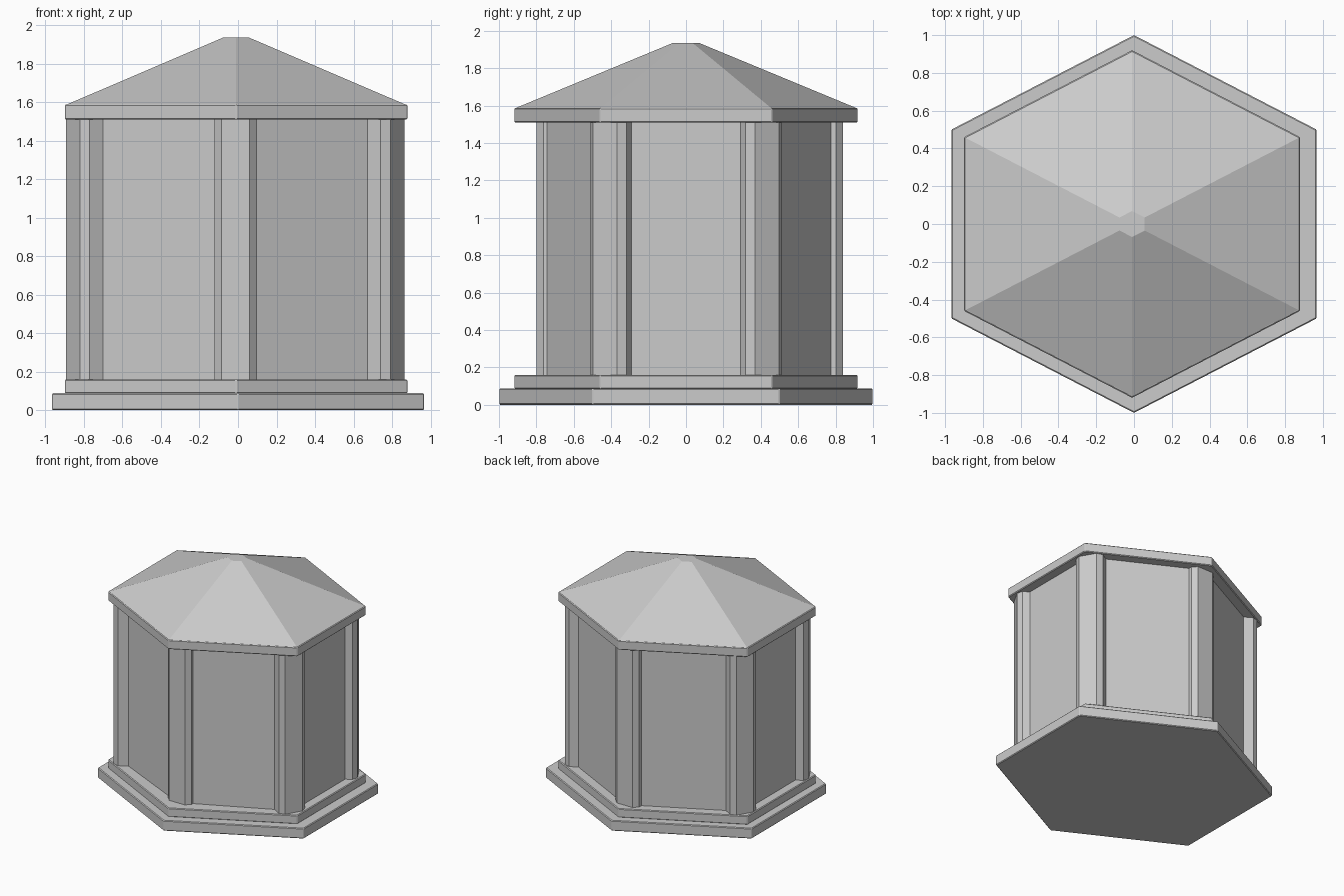
import bpy
from math import cos, sin, radians

if "Cube" in bpy.data.objects:
    bpy.data.objects.remove(bpy.data.objects["Cube"])

CX = -0.01       # body sits slightly left of the base centre
STRETCH = 0.967  # half width divided by half depth of the hexagon


def hexagon(r, cx=0.0, cy=0.0):
    """Counter-clockwise hexagon, a point towards front and back."""
    w = r * STRETCH
    return [(cx, cy - r), (cx + w, cy - r / 2), (cx + w, cy + r / 2),
            (cx, cy + r), (cx - w, cy + r / 2), (cx - w, cy - r / 2)]


def loft(name, rings, bevel=0.0):
    """Solid through a stack of (outline, z) rings."""
    n = len(rings[0][0])
    verts = [(x, y, z) for outline, z in rings for x, y in outline]
    faces = [tuple(reversed(range(n))), tuple(range(len(verts) - n, len(verts)))]
    for k in range(len(rings) - 1):
        for i in range(n):
            j = (i + 1) % n
            faces.append((k * n + i, k * n + j, (k + 1) * n + j, (k + 1) * n + i))
    mesh = bpy.data.meshes.new(name)
    mesh.from_pydata(verts, [], faces)
    obj = bpy.data.objects.new(name, mesh)
    bpy.context.collection.objects.link(obj)
    if bevel:
        mod = obj.modifiers.new("edge_bevel", 'BEVEL')
        mod.width = bevel
        mod.segments = 1
        mod.limit_method = 'ANGLE'
    return obj


# Stepped base
loft("lower_step", [(hexagon(1.0), 0.0), (hexagon(1.0), 0.088)], 0.006)
upper = hexagon(0.92, CX)
loft("upper_step", [(upper, 0.085), (upper, 0.16)], 0.006)

# Wall body
wx0, wx1 = -0.825, 0.802
wall = [(CX, -0.795), (wx1, -0.41), (wx1, 0.41),
        (CX, 0.83), (wx0, 0.41), (wx0, -0.41)]
loft("walls", [(wall, 0.15), (wall, 1.52)])

# Chamfered corner pillars: outer face centre and outward direction
corners = [("front", -0.0125, -0.80, -90), ("front_right", 0.8275, -0.433, -30),
           ("back_right", 0.8275, 0.433, 30), ("back", -0.0125, 0.84, 90),
           ("back_left", -0.8575, 0.433, 150), ("front_left", -0.8575, -0.433, 210)]
H, C, D = 0.11, 0.037, 0.18  # half width, chamfer, depth
profile = [(-D, -H), (-C, -H), (0, -H + C), (0, H - C), (-C, H), (-D, H)]
for label, px, py, deg in corners:
    c, s = cos(radians(deg)), sin(radians(deg))
    outline = [(px + u * c - v * s, py + u * s + v * c) for u, v in profile]
    loft(label + "_pillar", [(outline, 0.155), (outline, 1.515)])

# Roof slab and hipped roof with a small flat top
loft("eaves", [(upper, 1.508), (upper, 1.587)], 0.006)
loft("roof", [(hexagon(0.917, CX), 1.584), (hexagon(0.069, CX), 1.935)])
